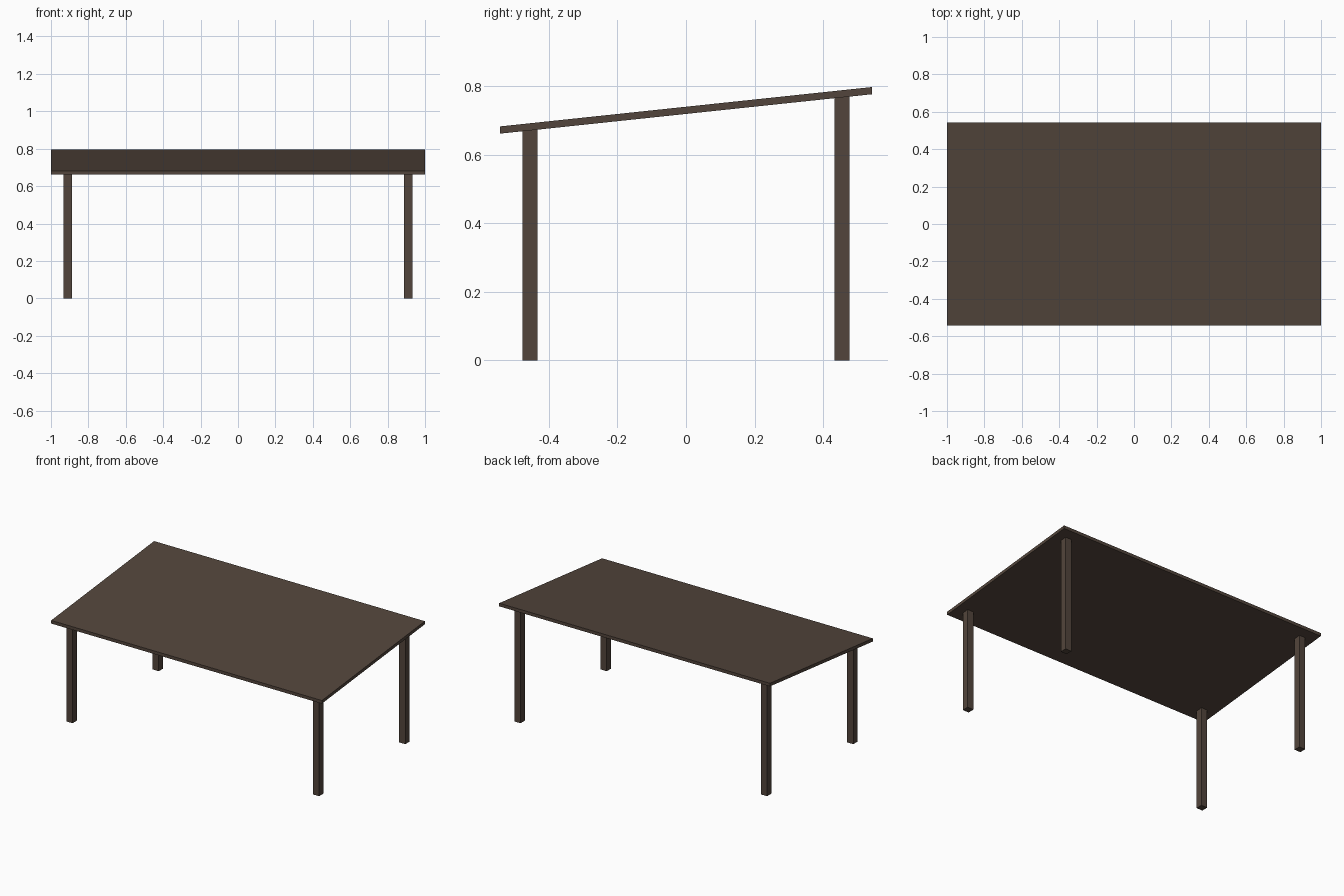
import bpy
import bmesh

if "Cube" in bpy.data.objects:
    bpy.data.objects.remove(bpy.data.objects["Cube"])

HALF_X, HALF_Y = 1.0, 0.543      # roof half extents
LOW, HIGH = 0.661, 0.776         # underside height at front and back edge
THICK = 0.021
LEG_X, LEG_Y, LEG_HALF = 0.911, 0.455, 0.0225

wood = bpy.data.materials.new("dark_brown_wood")
wood.diffuse_color = (0.086, 0.060, 0.045, 1)
wood.use_nodes = True
wood.node_tree.nodes["Principled BSDF"].inputs["Base Color"].default_value = wood.diffuse_color


def underside(y):
    return LOW + (HIGH - LOW) * (y + HALF_Y) / (2 * HALF_Y)


def block(name, cx, cy, hx, hy, bottom, top):
    """Box whose bottom and top heights are functions of y."""
    bm = bmesh.new()
    bmesh.ops.create_cube(bm, size=2)
    for v in bm.verts:
        upper = v.co.z > 0
        x, y = cx + v.co.x * hx, cy + v.co.y * hy
        v.co = (x, y, top(y) if upper else bottom(y))
    mesh = bpy.data.meshes.new(name)
    bm.to_mesh(mesh)
    bm.free()
    mesh.materials.append(wood)
    obj = bpy.data.objects.new(name, mesh)
    bpy.context.collection.objects.link(obj)
    return obj


# Sloping top panel with upright edges
block("sloped_top", 0, 0, HALF_X, HALF_Y, underside, lambda y: underside(y) + THICK)

# Four square legs, cut to the slope
for side, sx in (("left", -1), ("right", 1)):
    for end, sy in (("front", -1), ("back", 1)):
        block(f"{end}_{side}_leg", sx * LEG_X, sy * LEG_Y, LEG_HALF, LEG_HALF,
              lambda y: 0.0, underside)
